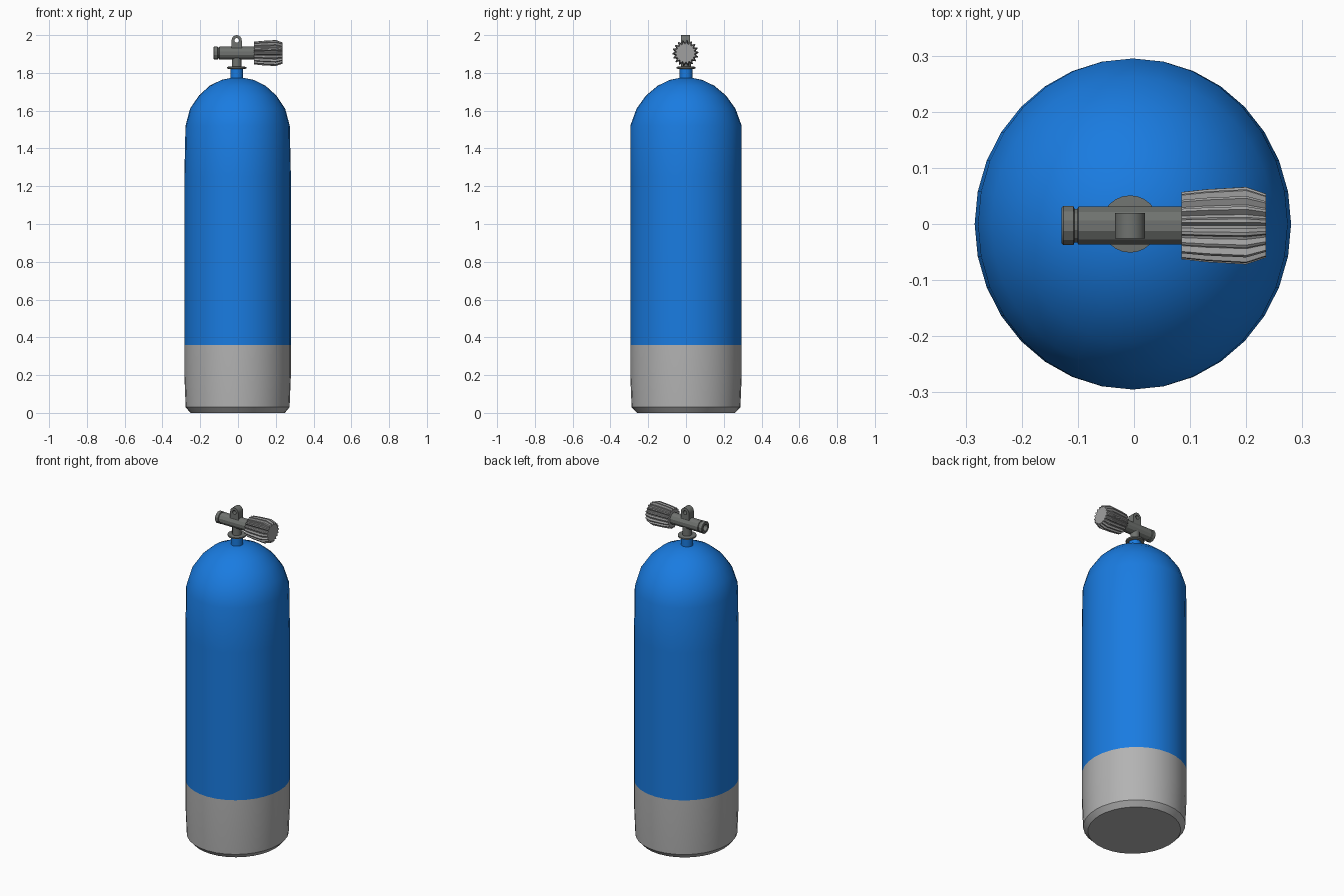
import bpy, bmesh, math
from mathutils import Vector, Matrix

if "Cube" in bpy.data.objects:
    bpy.data.objects.remove(bpy.data.objects["Cube"])

CX, CY = -0.002, 0.0          # tank axis
VX, VY, VZ = -0.007, -0.003, 1.905  # valve centre


def make_object(name, bm, smooth=None, color=None):
    bmesh.ops.recalc_face_normals(bm, faces=bm.faces)
    mesh = bpy.data.meshes.new(name)
    bm.to_mesh(mesh)
    bm.free()
    ob = bpy.data.objects.new(name, mesh)
    bpy.context.collection.objects.link(ob)
    if color:
        mat = bpy.data.materials.new(name + "_paint")
        mat.diffuse_color = color
        mat.use_nodes = True
        mat.node_tree.nodes["Principled BSDF"].inputs["Base Color"].default_value = mat.diffuse_color
        mesh.materials.append(mat)
    if smooth:
        bpy.ops.object.select_all(action='DESELECT')
        ob.select_set(True)
        bpy.context.view_layer.objects.active = ob
        bpy.ops.object.shade_smooth_by_angle(angle=math.radians(smooth))
    return ob


def loft(name, rings, smooth=None, color=None):
    """Skin a list of rings with equal point counts and cap both ends."""
    bm = bmesh.new()
    loops = [[bm.verts.new(p) for p in ring] for ring in rings]
    n = len(loops[0])
    for a, b in zip(loops, loops[1:]):
        for i in range(n):
            j = (i + 1) % n
            bm.faces.new((a[i], a[j], b[j], b[i]))
    bm.faces.new(loops[0])
    bm.faces.new(loops[-1])
    return make_object(name, bm, smooth, color)


def upright(profile, sides, cx=CX, cy=CY):
    """Rings around z from (rx, ry, z) points."""
    return [[(cx + rx * math.cos(t), cy + ry * math.sin(t), z)
             for t in (math.tau * i / sides for i in range(sides))]
            for rx, ry, z in profile]


def sideways(profile, sides, factor=lambda i: 1.0, turn=0.0):
    """Rings around the valve's x axis from (x, r) points."""
    return [[(x, VY + r * factor(i) * math.cos(t), VZ + r * factor(i) * math.sin(t))
             for i, t in ((k, math.tau * k / sides + turn) for k in range(sides))]
            for x, r in profile]


blue = (0.01, 0.2, 0.75, 1)
dark = (0.16, 0.17, 0.16, 1)

# Tank boot with chamfered base
loft("tank_boot", upright([(0.25, 0.26, 0), (0.275, 0.288, 0.03),
                           (0.282, 0.295, 0.2), (0.282, 0.295, 0.36)], 32),
     30, (0.45, 0.45, 0.45, 1))

# Cylinder and dome
loft("tank_body", upright([(0.282, 0.295, 0.36), (0.282, 0.295, 1.25), (0.276, 0.295, 1.52),
                           (0.252, 0.262, 1.61), (0.205, 0.212, 1.68), (0.148, 0.15, 1.732),
                           (0.085, 0.085, 1.763), (0.03, 0.03, 1.774)], 32), 40, blue)

# Neck
loft("tank_neck", upright([(0.034, 0.034, 1.765), (0.034, 0.034, 1.824)], 16, VX), 40, blue)

# Valve collar and stem
loft("valve_collar", upright([(0.042, 0.042, 1.82), (0.051, 0.051, 1.824),
                              (0.051, 0.051, 1.832), (0.028, 0.028, 1.834)], 24, VX),
     30, dark)
loft("valve_stem", upright([(0.026, 0.026, 1.83), (0.026, 0.026, 1.895)], 12, VX), 40, dark)

# Cross tube with a grooved end and recessed outlet
eighth = math.pi / 12
loft("valve_tube", sideways([(-0.105, 0.016), (-0.129, 0.02), (-0.129, 0.033),
                             (-0.126, 0.036), (-0.108, 0.036), (-0.106, 0.031),
                             (-0.101, 0.031), (-0.099, 0.035), (0.09, 0.035)],
                            12, turn=eighth), 25, dark)

# Fluted hand wheel: two raised and two sunken points per ridge
loft("hand_wheel", sideways([(0.085, 0.060), (0.13, 0.065), (0.2, 0.069), (0.235, 0.057)], 72,
                            lambda i: 1.0 if i % 4 < 2 else 0.84), None, (0.35, 0.35, 0.35, 1))

# Lug with rounded top and a cross hole, built as an arch around the hole
bm = bmesh.new()
n, hole_z, w, hole_r = 16, 1.972, 0.027, 0.012
outer, inner = [], []
for i in range(n):
    t = math.tau * i / n
    c, s = math.cos(t), math.sin(t)
    if s >= -0.01:
        outer.append((w * c, hole_z + 0.028 * s))
    else:
        k = min(w / max(abs(c), 1e-6), 0.055 / abs(s))
        k = 0.0 if k == 0 else k
        outer.append((k * c, hole_z + k * s))
    inner.append((hole_r * c, hole_z + hole_r * s))
# square off the two bottom corners
for i in range(n):
    x, z = outer[i]
    if z < hole_z - 0.024:
        outer[i] = (max(-w, min(w, x * 1.3)), 1.915)
layers = [[[bm.verts.new((VX + x, VY + y, z)) for x, z in pts]
           for pts in (outer, inner)] for y in (-0.023, 0.023)]
(fo, fi), (bo, bi) = layers
for i in range(n):
    j = (i + 1) % n
    for a, b in ((fo, fi), (fi, bi), (bi, bo), (bo, fo)):
        bm.faces.new((a[i], a[j], b[j], b[i]))
make_object("valve_lug", bm, 30, dark)
